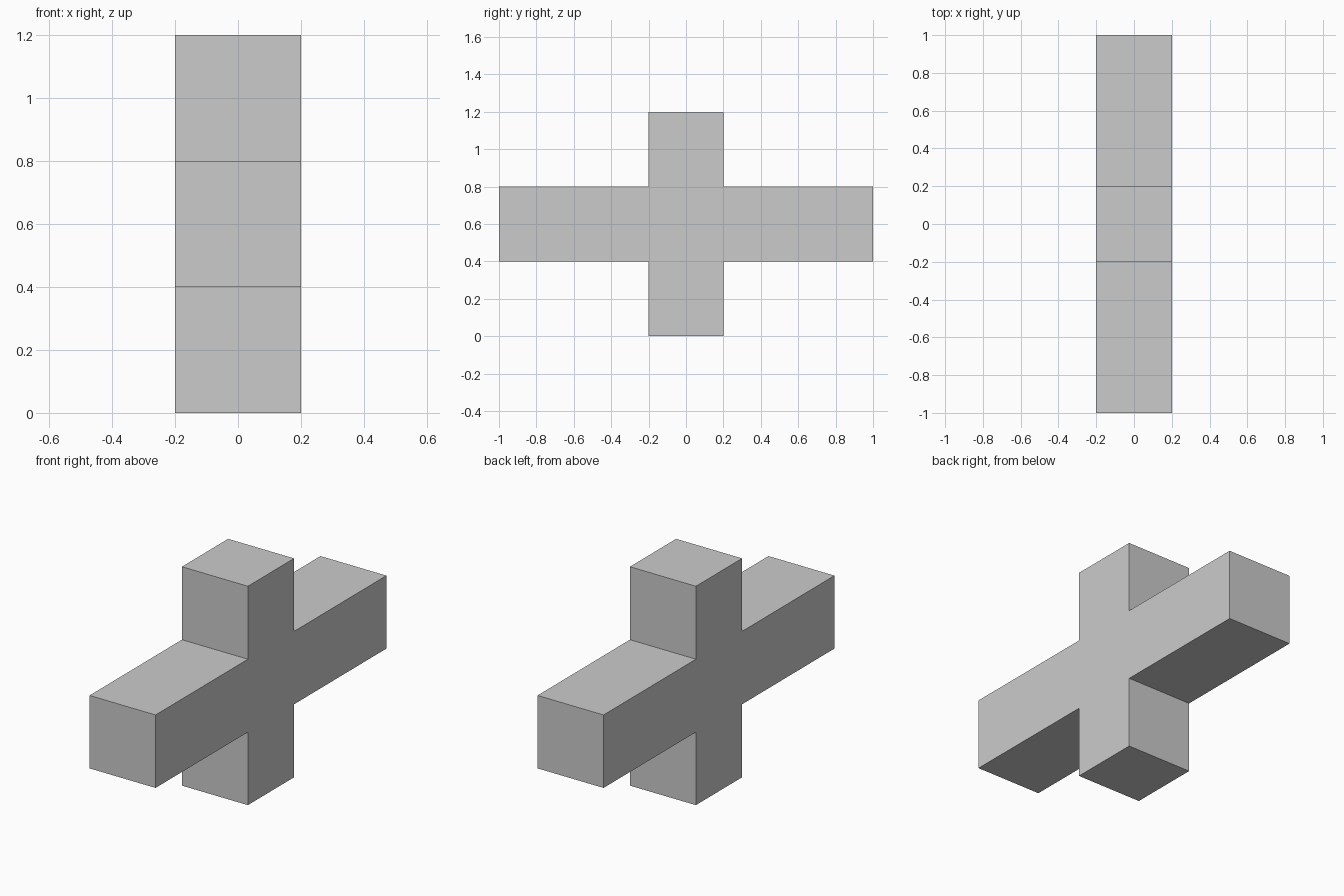
import bpy
import bmesh

if "Cube" in bpy.data.objects:
    bpy.data.objects.remove(bpy.data.objects["Cube"])

grey = bpy.data.materials.new("plain_grey")
grey.diffuse_color = (0.6, 0.6, 0.6, 1)
grey.use_nodes = True
grey.node_tree.nodes["Principled BSDF"].inputs["Base Color"].default_value = grey.diffuse_color

# Cross outline in the YZ plane, extruded across X
W = 0.2
outline = [(-0.2, 0), (0.2, 0), (0.2, 0.4), (1, 0.4), (1, 0.8), (0.2, 0.8),
           (0.2, 1.2), (-0.2, 1.2), (-0.2, 0.8), (-1, 0.8), (-1, 0.4), (-0.2, 0.4)]

bm = bmesh.new()
side = bm.faces.new([bm.verts.new((-W, y, z)) for y, z in outline])
result = bmesh.ops.extrude_face_region(bm, geom=[side])
moved = [v for v in result["geom"] if isinstance(v, bmesh.types.BMVert)]
bmesh.ops.translate(bm, verts=moved, vec=(2 * W, 0, 0))
bmesh.ops.recalc_face_normals(bm, faces=bm.faces)

mesh = bpy.data.meshes.new("cross_block")
bm.to_mesh(mesh)
bm.free()
mesh.materials.append(grey)
cross = bpy.data.objects.new("cross_block", mesh)
bpy.context.collection.objects.link(cross)
